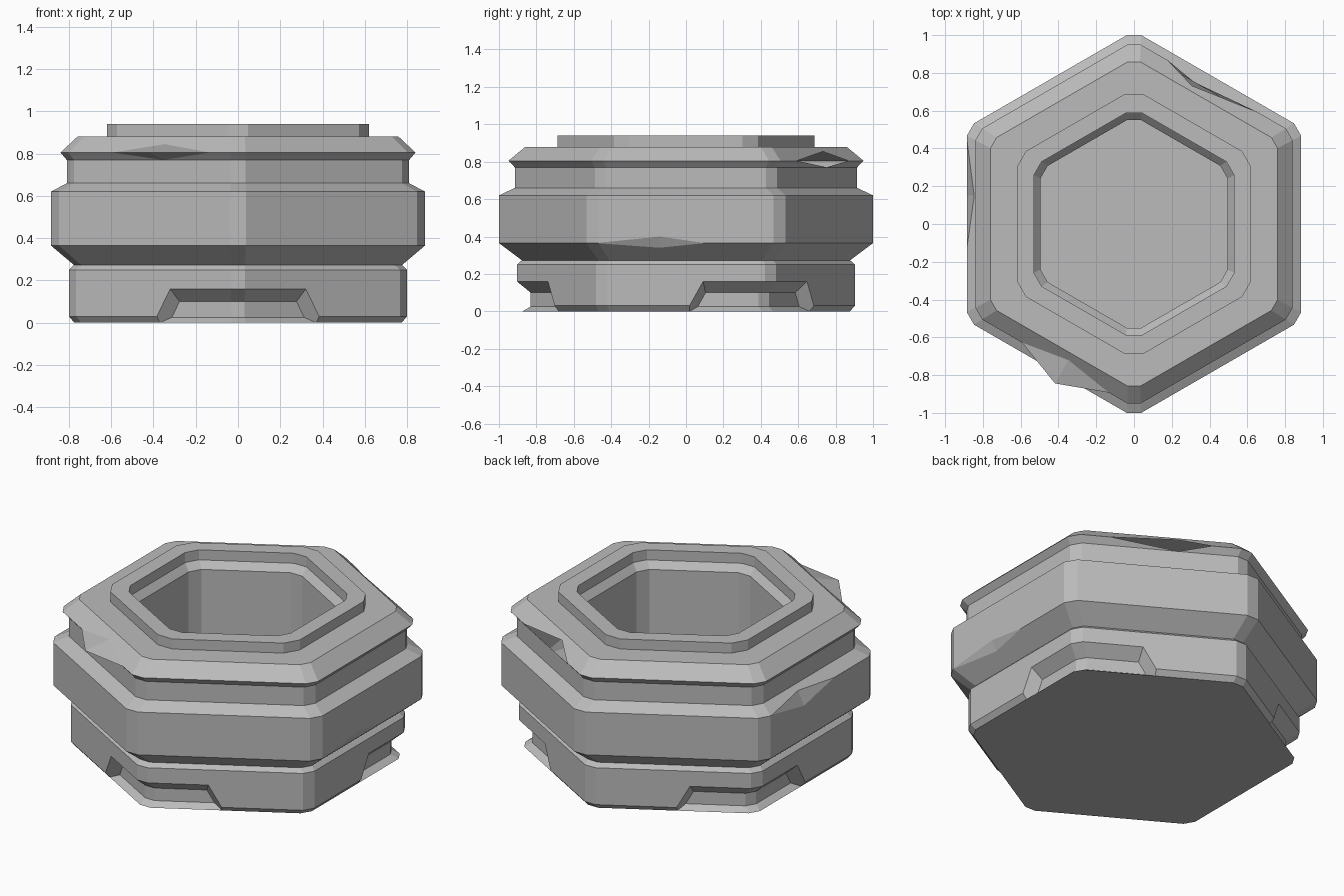
import bpy, bmesh
from math import sin, cos, radians, sqrt
from mathutils import Vector

cube = bpy.data.objects.get("Cube")
if cube:
    bpy.data.objects.remove(cube, do_unlink=True)

stone = bpy.data.materials.new("grey_stone")
stone.use_nodes = True
colour = (0.5, 0.5, 0.5, 1)
stone.diffuse_color = colour
stone.node_tree.nodes["Principled BSDF"].inputs["Base Color"].default_value = colour

CORNER = 1.13  # trimmed corner distance relative to the flat-side distance


def at(azimuth, out, along, z):
    """Point at a distance outward and sideways from the axis, facing an azimuth."""
    a = radians(azimuth)
    return Vector((out * cos(a) - along * sin(a), out * sin(a) + along * cos(a), z))


def corner_points(azimuth, a, z, ratio=CORNER):
    half = (a * 2 / sqrt(3) - ratio * a) * sqrt(3)
    return [at(azimuth, a * ratio, s * half, z) for s in (-1, 1)]


def hex_ring(a, z, ratio):
    return [p for k in range(6) for p in corner_points(30 + 60 * k, a, z, ratio)]


def finish(name, bm):
    bmesh.ops.recalc_face_normals(bm, faces=bm.faces)
    mesh = bpy.data.meshes.new(name)
    bm.to_mesh(mesh)
    bm.free()
    mesh.materials.append(stone)
    obj = bpy.data.objects.new(name, mesh)
    bpy.context.collection.objects.link(obj)
    return obj


def loft(name, loops):
    """Skin a stack of closed loops and cap both ends."""
    bm = bmesh.new()
    rows = [[bm.verts.new(p) for p in loop] for loop in loops]
    n = len(rows[0])
    for r, s in zip(rows, rows[1:]):
        for i in range(n):
            j = (i + 1) % n
            bm.faces.new((r[i], r[j], s[j], s[i]))
    bm.faces.new(rows[0])
    bm.faces.new(rows[-1])
    return finish(name, bm)


# Pot: outer moulding from the base upward, then down inside to the floor
outer = [(.775, 0), (.80, .03), (.80, .25), (.78, .27), (.775, .272), (.885, .365),
         (.885, .62), (.81, .66), (.81, .77), (.84, .805), (.76, .88)]
collar = [(.62, .88), (.62, .94), (.53, .94), (.53, .88), (.495, .84), (.495, .1)]
pot = loft("hexagonal_pot", [hex_ring(a, z, CORNER) for a, z in outer]
           + [hex_ring(a, z, 1.11) for a, z in collar])


# Recesses wrapping every second corner of the base, with slanted ends
def recess(azimuth):
    section = [(.735, .1), (.735, .025), (.80, -.016), (.86, -.016), (.86, .215)]
    loops = [[], [], [], []]
    for a, z in section:
        reach = .46 - .56 * z + 1.3 * (a - .8)
        t = a / sqrt(3) - reach
        left, right = corner_points(azimuth, a, z)
        stations = (at(azimuth - 30, a, t, z), left, right, at(azimuth + 30, a, -t, z))
        for loop, p in zip(loops, stations):
            loop.append(p)
    return loft("recess_cutter", loops)


# Chipped edges: a shallow notch with a crease between an upper and a lower point
def chip(azimuth, edge, ends, middle, upper, lower):
    bm = bmesh.new()
    pts = [at(azimuth, edge[0], t, edge[1]) for t in ends]
    pts += [at(azimuth, a, middle, z) for a, z in (upper, lower)]
    pts.append(at(azimuth, edge[0] + .1, middle, edge[1]))
    bmesh.ops.convex_hull(bm, input=[bm.verts.new(p) for p in pts])
    return finish("chip_cutter", bm)


cutters = [recess(az) for az in (-90, 30, 150)]
rim, rim_up, rim_low = (.84, .805), (.797, .845), (.81, .77)
cutters += [
    chip(240, rim, (-.20, .33), .06, rim_up, rim_low),
    chip(60, rim, (-.27, .28), .10, (.787, .855), rim_low),
    chip(0, (.885, .365), (-.48, .10), -.14, (.885, .40), (.855, .34)),
    chip(180, (.885, .62), (-.45, .13), -.15, (.845, .641), (.885, .56)),
]
for c in cutters:
    c.hide_render = True
    mod = pot.modifiers.new("cut", "BOOLEAN")
    mod.operation = "DIFFERENCE"
    mod.solver = "EXACT"
    mod.object = c

# Bake the cuts and drop the cutters
bpy.context.view_layer.update()
graph = bpy.context.evaluated_depsgraph_get()
baked = bpy.data.meshes.new_from_object(pot.evaluated_get(graph))
pot.modifiers.clear()
pot.data = baked
for c in cutters:
    bpy.data.objects.remove(c, do_unlink=True)
